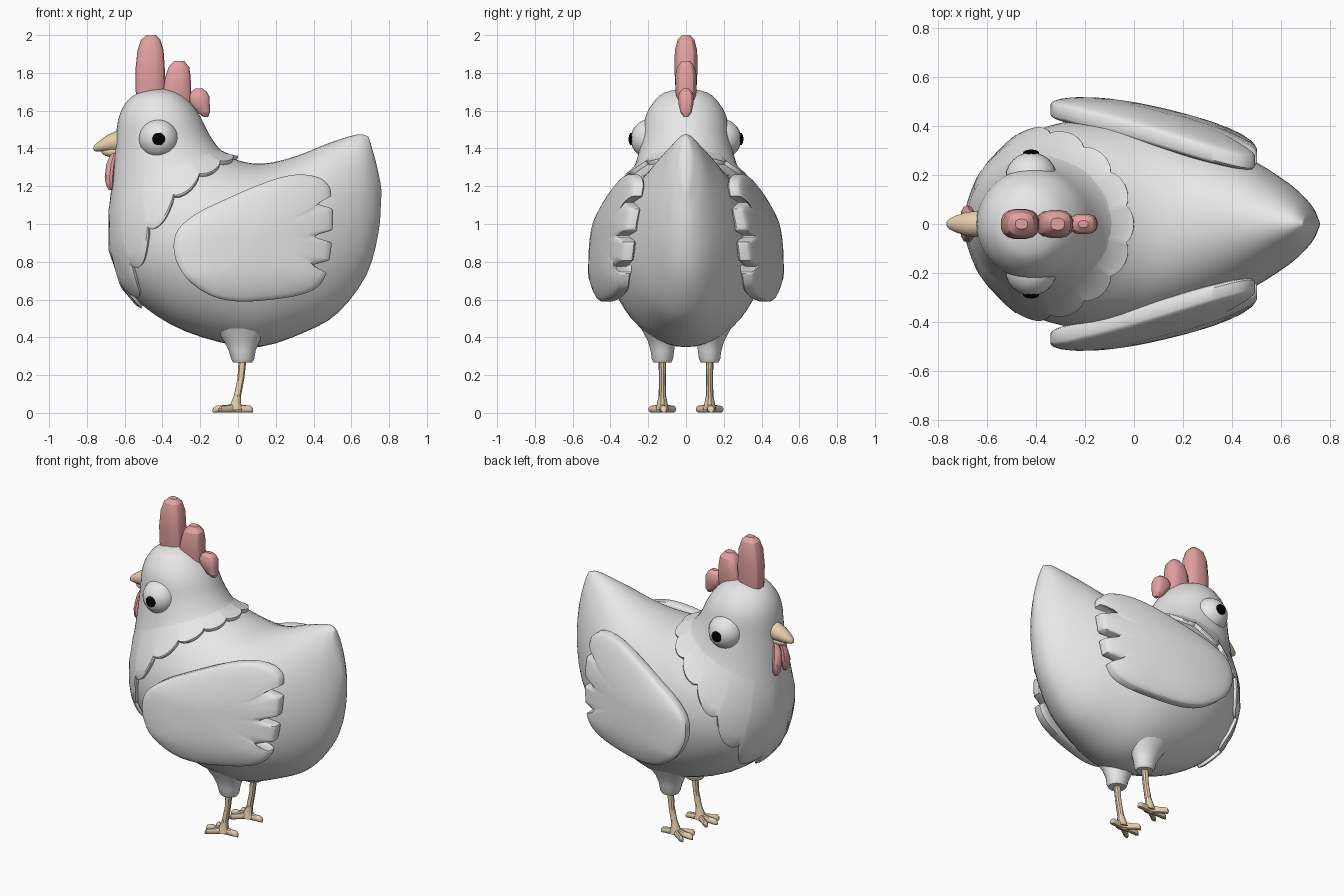
import bpy, bmesh, math
from mathutils import Vector as V

if "Cube" in bpy.data.objects:
    bpy.data.objects.remove(bpy.data.objects["Cube"])


def material(name, rgb):
    m = bpy.data.materials.new(name)
    m.diffuse_color = (*rgb, 1)
    m.use_nodes = True
    m.node_tree.nodes["Principled BSDF"].inputs["Base Color"].default_value = m.diffuse_color
    return m


WHITE = material("white_feather", (0.8, 0.8, 0.8))
PINK = material("comb_pink", (0.78, 0.36, 0.36))
TAN = material("beak_tan", (0.8, 0.62, 0.42))
BLACK = material("pupil_black", (0.0, 0.0, 0.0))


def loft(name, rings, mat, angle=35):
    """Skin a list of closed point rings, capping both ends."""
    bm = bmesh.new()
    rows = [[bm.verts.new(p) for p in r] for r in rings]
    n = len(rows[0])
    for a, b in zip(rows, rows[1:]):
        for i in range(n):
            j = (i + 1) % n
            bm.faces.new((a[i], a[j], b[j], b[i]))
    bm.faces.new(rows[0])
    bm.faces.new(rows[-1])
    bmesh.ops.remove_doubles(bm, verts=bm.verts, dist=1e-5)
    bmesh.ops.recalc_face_normals(bm, faces=bm.faces)
    me = bpy.data.meshes.new(name)
    bm.to_mesh(me)
    bm.free()
    ob = bpy.data.objects.new(name, me)
    bpy.context.collection.objects.link(ob)
    me.materials.append(mat)
    bpy.ops.object.select_all(action='DESELECT')
    ob.select_set(True)
    bpy.context.view_layer.objects.active = ob
    bpy.ops.object.shade_smooth_by_angle(angle=math.radians(angle))
    return ob


def tube(name, stations, mat, axis='z', n=12, angle=35, square=1.0):
    """Stations are (x, y, z, r1, r2); rings lie across the given axis."""
    def pw(v):
        return math.copysign(abs(v) ** square, v)
    rings = []
    for x, y, z, r1, r2 in stations:
        ring = []
        for i in range(n):
            t = 2 * math.pi * (i + 0.5) / n
            c, s = r1 * pw(math.cos(t)), r2 * pw(math.sin(t))
            ring.append((x + c, y + s, z) if axis == 'z' else (x, y + c, z + s))
        rings.append(ring)
    return loft(name, rings, mat, angle)


def catmull(pts, u, closed=False):
    n = len(pts)
    i = int(math.floor(u)) if closed else min(int(u), n - 2)
    t = u - i
    g = (lambda k: pts[k % n]) if closed else (lambda k: pts[max(0, min(n - 1, k))])
    return [0.5 * (2 * b + (c - a) * t + (2 * a - 5 * b + 4 * c - d) * t * t
                   + (3 * b - a - 3 * c + d) * t ** 3)
            for a, b, c, d in zip(g(i - 1), g(i), g(i + 1), g(i + 2))]


# Body sections from crown to tail: back x, z, belly x, z, half width
SECTIONS = [
    (-.42, 1.722, -.42, 1.722, 0), (-.32, 1.697, -.53, 1.693, .115),
    (-.25, 1.64, -.595, 1.64, .175), (-.20, 1.57, -.635, 1.55, .217),
    (-.15, 1.47, -.65, 1.40, .237), (-.09, 1.39, -.67, 1.20, .275),
    (-.02, 1.345, -.685, 1.03, .33), (.05, 1.325, -.67, .84, .385),
    (.10, 1.32, -.58, .64, .42), (.15, 1.322, -.36, .47, .435),
    (.20, 1.33, -.10, .375, .42), (.26, 1.345, .12, .35, .385),
    (.35, 1.375, .36, .43, .325), (.46, 1.42, .53, .53, .255),
    (.56, 1.455, .68, .73, .17), (.64, 1.475, .743, .95, .10),
    (.68, 1.467, .757, 1.12, .05), (.695, 1.45, .757, 1.20, .025),
    (.73, 1.33, .73, 1.33, 0)]


def body_point(u, a):
    xi, zi, xo, zo, w = catmull(SECTIONS, u)
    s = 0.5 - 0.5 * math.cos(a)
    return V((xi + (xo - xi) * s, w * math.sin(a), zi + (zo - zi) * s))


def body_offset(u, a, d):
    e = 0.01
    p = body_point(u, a)
    nrm = (body_point(u, a + e) - p).cross(body_point(u + e, a) - p).normalized()
    if nrm.dot(p - body_point(u, 0).lerp(body_point(u, math.pi), 0.5)) < 0:
        nrm = -nrm
    return p + nrm * d


N = 48
last = len(SECTIONS) - 1
loft("body", [[body_point(k / 3, 2 * math.pi * i / N) for i in range(N)]
              for k in range(last * 3 + 1)], WHITE, 50)

# Scalloped neck ruff lying over the body
M = 168
ruff = []
for f, d in ((0, -.012), (.3, .002), (.6, .01), (.85, .018), (.97, .022), (1, .016), (.99, -.012)):
    ring = []
    for i in range(M):
        a = 2 * math.pi * i / M
        s = 0.5 - 0.5 * math.cos(a)
        edge = 5.85 + 2.2 * s ** 1.9 + 0.36 * abs(math.cos(7 * a)) ** 0.7
        ring.append(body_offset(4.6 + (edge - 4.6) * f, a, d))
    ruff.append(ring)
loft("neck_ruff", ruff, WHITE, 40)

# Comb lobes
tube("comb_front", [(-.465, 0, 1.64, .07, .05), (-.465, 0, 1.72, .08, .057),
                    (-.465, 0, 1.82, .079, .062), (-.463, 0, 1.92, .07, .06),
                    (-.462, 0, 1.975, .052, .045), (-.46, 0, 2.0, .025, .02)],
     PINK, n=16, angle=25, square=.75)
tube("comb_middle", [(-.33, 0, 1.62, .08, .045), (-.325, 0, 1.70, .078, .056),
                     (-.318, 0, 1.78, .068, .058), (-.313, 0, 1.83, .056, .048),
                     (-.312, 0, 1.862, .028, .024)], PINK, n=16, angle=25, square=.75)
tube("comb_back", [(-.17, 0, 1.567, .012, .012), (-.182, 0, 1.59, .034, .03),
                   (-.203, 0, 1.64, .054, .041), (-.207, 0, 1.675, .056, .042),
                   (-.207, 0, 1.70, .043, .033), (-.207, 0, 1.717, .02, .014)],
     PINK, n=16, angle=25, square=.75)

# Beak
tube("upper_beak", [(-.59, 0, 1.435, .055, .06), (-.65, 0, 1.435, .054, .055),
                    (-.69, 0, 1.427, .048, .045), (-.73, 0, 1.413, .034, .03),
                    (-.755, 0, 1.404, .021, .019), (-.765, 0, 1.40, .009, .008)], TAN, 'x', 14)
tube("lower_beak", [(-.60, 0, 1.385, .04, .035), (-.67, 0, 1.382, .038, .03),
                    (-.705, 0, 1.382, .025, .021), (-.722, 0, 1.384, .01, .009)], TAN, 'x', 12)

# Wing outline in x, z
WING = [(-.34, .90), (-.31, .98), (-.22, 1.055), (-.08, 1.125), (.08, 1.195), (.22, 1.245),
        (.33, 1.262), (.43, 1.245), (.483, 1.20), (.495, 1.14), (.502, 1.07), (.502, 1.0),
        (.498, .93), (.492, .86), (.48, .79), (.465, .73), (.42, .665), (.33, .625),
        (.18, .60), (0, .59), (-.14, .62), (-.26, .70), (-.325, .80)]


def wing_ring(f, side, sign):
    ring = []
    total = len(WING) * 8
    for k in range(total):
        x, z = catmull(WING, k / 8, True)
        if x > .3:  # feather notches along the trailing edge
            cut = max(max(0, 1 - abs(z - q) / .032) for q in (1.115, .935, .775))
            x -= .11 * cut * f ** 6
        x, z = .08 + (x - .08) * f, .92 + (z - .92) * f
        t = max(0, (x + .34) / .84)
        mid = .468 - .17 * t ** 1.5 + .09 * (.88 - z) - .12 * max(0, z - 1.0) - .2 * max(0, .72 - z)
        thick = .022 + .047 * math.sqrt(max(0, 1 - f * f))
        ring.append((x, side * (mid + sign * thick), z))
    return ring


for side, tag in ((-1, "left"), (1, "right")):
    fs = (.02, .25, .5, .7, .84, .93, .98, 1)
    loft("wing_" + tag, [wing_ring(f, side, 1) for f in fs]
         + [wing_ring(f, side, -1) for f in reversed(fs)], WHITE, 40)

    # Eye and pupil
    for nm, y, r, ry, mat in (("eye_", .187, .106, .106, WHITE), ("pupil_", .29, .033, .014, BLACK)):
        bpy.ops.mesh.primitive_uv_sphere_add(segments=24, ring_count=14, radius=1,
                                             location=(-.42, side * y, 1.45))
        ob = bpy.context.object
        ob.name = nm + tag
        ob.scale = (r, ry, r)
        ob.data.materials.append(mat)
        bpy.ops.object.shade_smooth()

    # Wattle
    tube("wattle_" + tag, [(-.655, side * .022, 1.375, .016, .016), (-.672, side * .03, 1.32, .026, .026),
                           (-.68, side * .042, 1.25, .027, .034), (-.678, side * .047, 1.205, .022, .028),
                           (-.675, side * .048, 1.18, .01, .013)], PINK, n=10)

    # Thigh, shank and toes
    y = side * .125
    tube("thigh_" + tag, [(.02, side * .15, .50, .17, .11), (.02, side * .14, .43, .13, .09),
                          (.02, side * .13, .38, .096, .073), (.022, y, .33, .072, .063),
                          (.025, y, .285, .062, .057), (.025, y, .268, .052, .048)], WHITE, n=20, angle=50)
    tube("shank_" + tag, [(.025, y, .29, .022, .021), (.015, y, .18, .019, .018),
                          (-.003, y, .09, .02, .02), (-.012, y, .05, .028, .028),
                          (-.015, y, .015, .04, .035)], TAN, n=10)
    for k, (ex, ey) in enumerate(((-.135, .0), (-.105, -.058), (-.105, .058), (.08, .008))):
        sx = -.01
        pts = []
        for t, r, h in ((0, .02, .024), (.5, .017, .02), (.82, .019, .019), (.95, .014, .014), (1, .006, .008)):
            pts.append((sx + (ex - sx) * t, y + ey * min(1, t * 1.15), h + .001, r, h))
        tube("toe_%s_%d" % (tag, k + 1), pts, TAN, 'x', 10)
